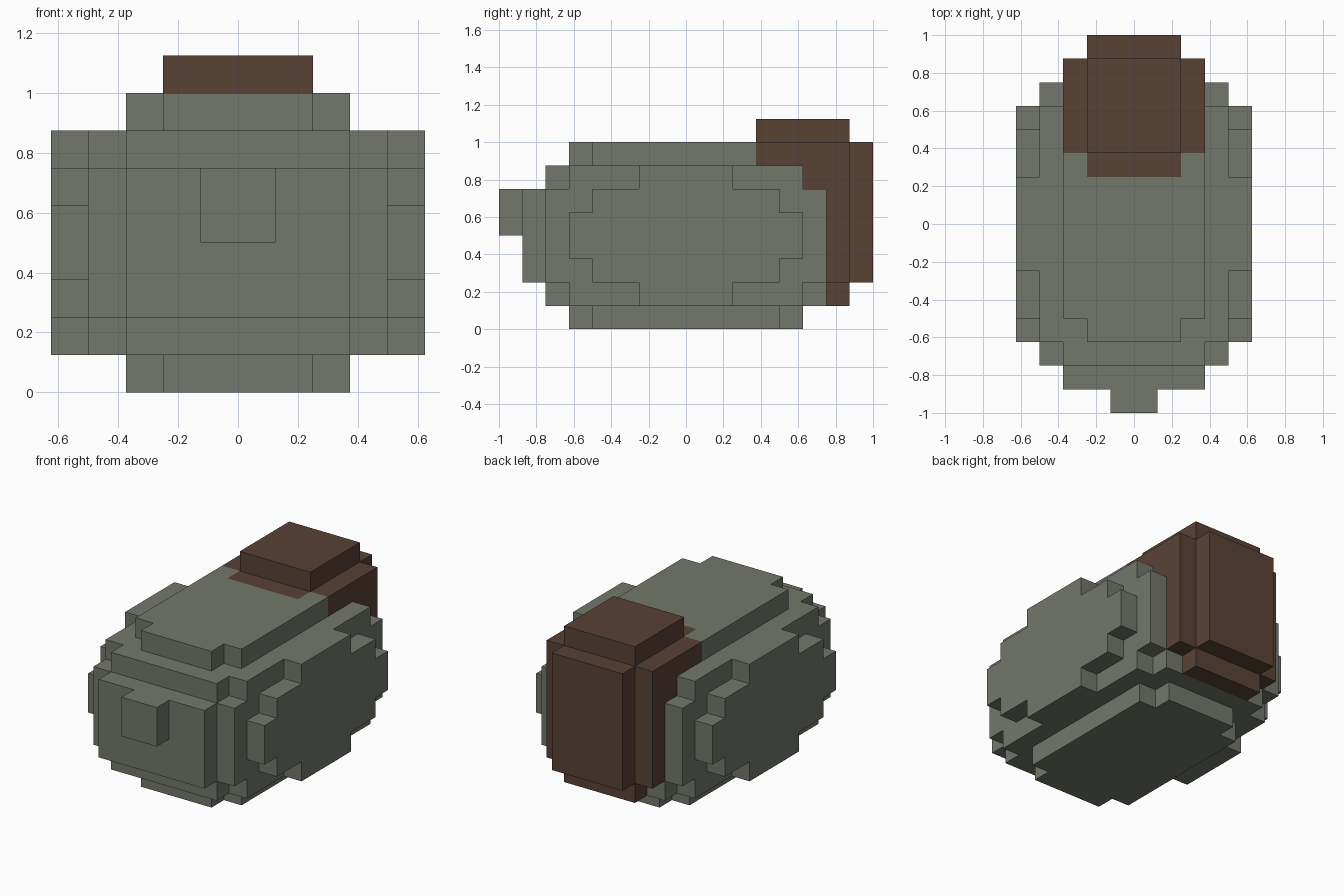
import bpy, bmesh
from mathutils import Vector

if "Cube" in bpy.data.objects:
    bpy.data.objects.remove(bpy.data.objects["Cube"])

U = 0.125  # block size; all part sizes below are counted in blocks


def fill(x0, x1, y0, y1, z0, z1):
    """Blocks of a box given for the right half, mirrored to the left."""
    cells = set()
    for x in range(x0, x1):
        for y in range(y0, y1):
            for z in range(z0, z1):
                cells |= {(x, y, z), (-x - 1, y, z)}
    return cells


def union(boxes):
    return set().union(*[fill(*b) for b in boxes])


# Rounded body: core, top and bottom pads, stepped sides
body = union([
    (0, 3, -6, 6, 1, 7), (0, 3, -7, 6, 2, 6),
    (0, 3, -4, 4, 0, 8), (0, 2, -5, 5, 0, 8),
    (3, 4, -5, 5, 1, 7), (3, 4, -6, 6, 2, 6),
    (4, 5, -2, 2, 1, 7), (4, 5, -4, 4, 2, 6), (4, 5, -5, 5, 3, 5),
])
# Small block on the front
nose = union([(0, 1, -8, -7, 4, 6)])
# Brown cap over the upper back and down the rear
cap = union([
    (0, 2, 3, 7, 8, 9),                         # raised top
    (0, 2, 2, 8, 7, 8), (0, 3, 3, 7, 7, 8),     # top layer
    (0, 3, 5, 7, 6, 7), (0, 3, 6, 7, 2, 7),     # rear wall
    (0, 2, 7, 8, 2, 8), (0, 2, 6, 7, 1, 2),     # rear slab and lower lip
])
body -= cap
solid = body | nose | cap


def material(name, color):
    m = bpy.data.materials.new(name)
    m.diffuse_color = (*color, 1)
    m.use_nodes = True
    m.node_tree.nodes["Principled BSDF"].inputs["Base Color"].default_value = m.diffuse_color
    return m


def build(name, cells, mat):
    """Skin the outside of a block set and merge flat faces."""
    bm = bmesh.new()
    for c in cells:
        for axis in range(3):
            for s in (-1, 1):
                n = list(c)
                n[axis] += s
                if tuple(n) in solid:
                    continue
                a, b = (axis + 1) % 3, (axis + 2) % 3
                ring = [(0, 0), (1, 0), (1, 1), (0, 1)]
                verts = []
                for i, j in (ring if s > 0 else ring[::-1]):
                    p = Vector(c)
                    p[axis] += (s > 0)
                    p[a] += i
                    p[b] += j
                    verts.append(bm.verts.new(p * U))
                bm.faces.new(verts)
    bmesh.ops.remove_doubles(bm, verts=bm.verts, dist=0.001)
    bmesh.ops.dissolve_limit(bm, angle_limit=0.01, verts=bm.verts, edges=bm.edges)
    me = bpy.data.meshes.new(name)
    bm.to_mesh(me)
    bm.free()
    me.materials.append(mat)
    bpy.context.collection.objects.link(bpy.data.objects.new(name, me))


grey = material("grey_green", (0.17, 0.185, 0.15))
brown = material("brown", (0.1, 0.054, 0.036))
build("body", body, grey)
build("nose", nose, grey)
build("back_cap", cap, brown)
